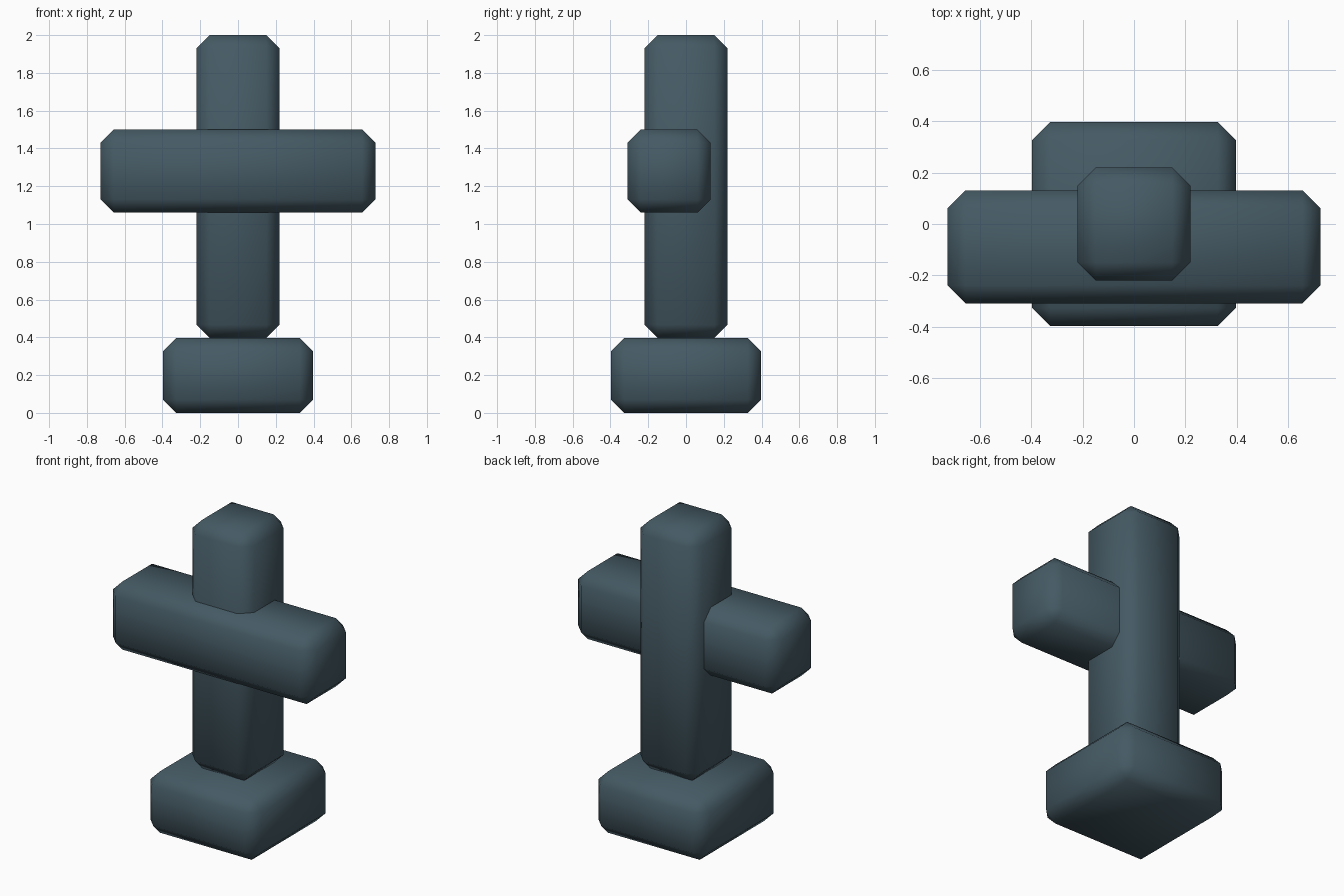
import bpy
import bmesh
from mathutils import Vector

if "Cube" in bpy.data.objects:
    bpy.data.objects.remove(bpy.data.objects["Cube"])

slate = bpy.data.materials.new("slate blue grey")
slate.diffuse_color = (0.0595, 0.1022, 0.1274, 1)
slate.use_nodes = True
slate.node_tree.nodes["Principled BSDF"].inputs["Base Color"].default_value = slate.diffuse_color


def chamfered_box(name, low, high, chamfer=0.07):
    """Box between two corners with every edge chamfered and shaded smooth."""
    low, high = Vector(low), Vector(high)
    bm = bmesh.new()
    bmesh.ops.create_cube(bm, size=1)
    bmesh.ops.scale(bm, vec=high - low, verts=bm.verts)
    bmesh.ops.bevel(bm, geom=bm.edges[:], offset=chamfer, segments=1,
                    profile=0.5, affect='EDGES')
    for face in bm.faces:
        face.smooth = True
    mesh = bpy.data.meshes.new(name)
    bm.to_mesh(mesh)
    bm.free()
    mesh.materials.append(slate)
    obj = bpy.data.objects.new(name, mesh)
    obj.location = (low + high) / 2
    bpy.context.collection.objects.link(obj)
    return obj


# Square foot, upright post, and crossbar set towards the front
chamfered_box("base", (-0.397, -0.397, 0), (0.397, 0.397, 0.397))
chamfered_box("post", (-0.22, -0.22, 0.397), (0.22, 0.22, 2.0))
chamfered_box("crossbar", (-0.727, -0.309, 1.06), (0.727, 0.131, 1.5))
